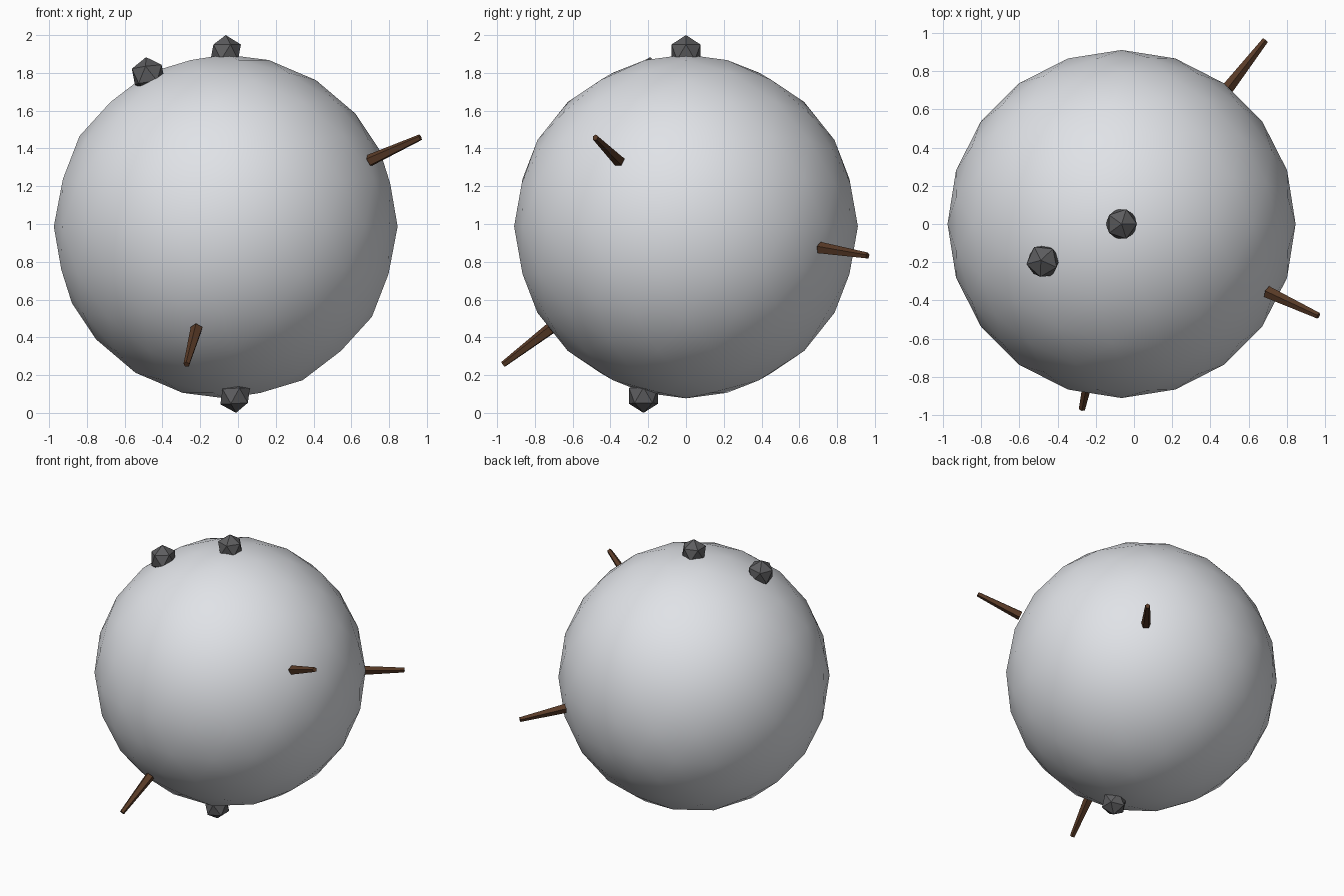
import bpy
from math import radians
from mathutils import Vector

if "Cube" in bpy.data.objects:
    bpy.data.objects.remove(bpy.data.objects["Cube"])

CENTER = Vector((-0.065, 0.0, 0.987))
RADIUS = 0.91


def material(name, rgb):
    m = bpy.data.materials.new(name)
    m.diffuse_color = (*rgb, 1.0)
    m.use_nodes = True
    m.node_tree.nodes["Principled BSDF"].inputs["Base Color"].default_value = m.diffuse_color
    return m


snow = material("snow white", (0.84, 0.86, 0.90))
stone = material("stone grey", (0.11, 0.11, 0.115))
bark = material("bark brown", (0.10, 0.043, 0.02))


def finish(name, mat):
    ob = bpy.context.object
    ob.name = name
    ob.data.materials.append(mat)
    return ob


# Snowball
bpy.ops.mesh.primitive_ico_sphere_add(subdivisions=3, radius=RADIUS, location=CENTER)
finish("snowball", snow)
bpy.ops.object.shade_smooth()

# Stones half sunk into the surface: position, radius, tilt in degrees
stones = [
    ((-0.065, 0.0, 1.91), 0.09, (0, 0, 0)),
    ((-0.475, -0.195, 1.79), 0.094, (0, -8, -24)),
    ((-0.015, -0.225, 0.09), 0.09, (0, -3, 0)),
]
for i, (pos, r, tilt) in enumerate(stones, 1):
    bpy.ops.mesh.primitive_ico_sphere_add(
        subdivisions=1, radius=r, location=pos,
        rotation=[radians(a) for a in tilt])
    finish(f"stone_{i}", stone)

# Tapered sticks pointing straight out from the surface
LENGTH = 0.32
directions = [(0.837, -0.39, 0.383), (-0.168, -0.785, -0.593), (0.611, 0.781, -0.126)]
for i, d in enumerate(directions, 1):
    d = Vector(d).normalized()
    bpy.ops.mesh.primitive_cone_add(
        vertices=5, radius1=0.033, radius2=0.017, depth=LENGTH,
        location=CENTER + d * (RADIUS + LENGTH / 2),
        rotation=d.to_track_quat('Z', 'Y').to_euler())
    finish(f"stick_{i}", bark)
